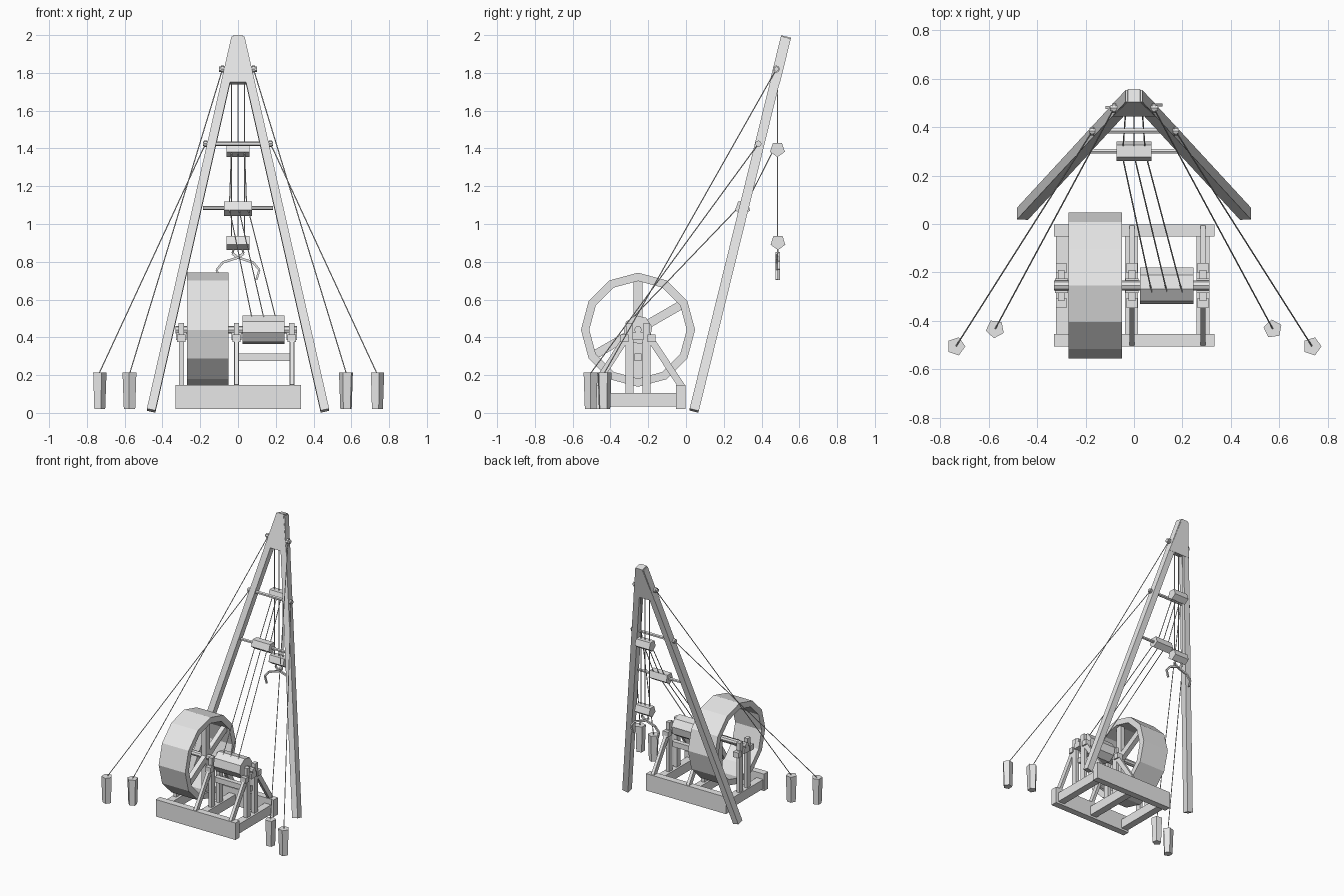
import bpy, bmesh, math
from mathutils import Vector, Matrix

cube = bpy.data.objects.get("Cube")
if cube:
    bpy.data.objects.remove(cube, do_unlink=True)

wood = bpy.data.materials.new("pale_grey")
wood.use_nodes = True
COLOR = (0.8, 0.8, 0.8, 1)
wood.diffuse_color = COLOR
wood.node_tree.nodes["Principled BSDF"].inputs["Base Color"].default_value = COLOR


def finish(name, bm):
    bmesh.ops.recalc_face_normals(bm, faces=bm.faces)
    mesh = bpy.data.meshes.new(name)
    bm.to_mesh(mesh)
    bm.free()
    mesh.materials.append(wood)
    obj = bpy.data.objects.new(name, mesh)
    bpy.context.collection.objects.link(obj)
    return obj


def box(name, x, y, z):
    """Box from (min, max) pairs."""
    bm = bmesh.new()
    bmesh.ops.create_cube(bm, size=1)
    for v in bm.verts:
        v.co = [lo + (c + 0.5) * (hi - lo) for c, (lo, hi) in zip(v.co, (x, y, z))]
    return finish(name, bm)


def beam(name, a, b, w, t, side=(1, 0, 0)):
    """Rectangular beam from a to b; w is measured along side."""
    a, b = Vector(a), Vector(b)
    d = (b - a).normalized()
    s = Vector(side)
    s = (s - d * s.dot(d)).normalized()
    n = d.cross(s)
    bm = bmesh.new()
    bmesh.ops.create_cube(bm, size=1)
    for v in bm.verts:
        c = v.co.copy()
        v.co = (a + b) / 2 + d * c.z * (b - a).length + s * c.x * w + n * c.y * t
    return finish(name, bm)


def rod(name, a, b, r, sides=6, r2=None, turn=0):
    """Faceted rod from a to b."""
    a, b = Vector(a), Vector(b)
    bm = bmesh.new()
    bmesh.ops.create_cone(bm, cap_ends=True, segments=sides, radius1=r,
                          radius2=r if r2 is None else r2, depth=(b - a).length)
    rot = (b - a).to_track_quat("Z", "Y").to_matrix().to_4x4()
    bm.transform(Matrix.Translation((a + b) / 2) @ rot @ Matrix.Rotation(turn, 4, "Z"))
    return finish(name, bm)


def rope(name, a, b):
    return rod(name, a, b, 0.003, 5)


# Tilted plane of the two-legged mast
def mast(u, v, w=0):
    return Vector((u, 0.0425 + 0.239 * v + 0.971 * w, 0.012 + 0.971 * v - 0.239 * w))


MAST = 2.04
for side, s in (("left", 1), ("right", -1)):
    beam(side + "_mast_leg", mast(s * 0.46, 0), mast(s * 0.012, MAST - 0.01), 0.046, 0.05)

# Tapered cap joining the legs
bm = bmesh.new()
rings = [[bm.verts.new(mast(u, v, w)) for u, v in
          ((-0.09, 1.785), (0.09, 1.785), (0.025, MAST), (-0.025, MAST))] for w in (-0.027, 0.027)]
for ring in rings:
    bm.faces.new(ring)
for i in range(4):
    j = (i + 1) % 4
    bm.faces.new((rings[0][i], rings[0][j], rings[1][j], rings[1][i]))
finish("mast_cap", bm)

# Cross rods and rope eyes
rod("top_cross_rod", (-0.1, 0.478, 1.82), (0.1, 0.478, 1.82), 0.014)
rod("middle_cross_rod", (-0.185, 0.383, 1.425), (0.185, 0.383, 1.425), 0.012)
rod("lower_cross_rod", (-0.185, 0.30, 1.085), (0.185, 0.30, 1.085), 0.011)
for s in (-1, 1):
    rod("top_rope_eye", (s * 0.075, 0.478, 1.82), (s * 0.09, 0.478, 1.82), 0.019, 8)
    rod("middle_rope_eye", (s * 0.165, 0.383, 1.425), (s * 0.18, 0.383, 1.425), 0.017, 8)

# Guy ropes and stakes
for s in (-1, 1):
    for name, foot, top in (("outer", (0.735, -0.505), (0.172, 0.383, 1.425)),
                            ("inner", (0.573, -0.433), (0.082, 0.478, 1.82))):
        x, y = s * foot[0], foot[1]
        rod(name + "_stake", (x, y, 0.02), (x, y, 0.214), 0.032, 5, 0.039,
            math.pi / 2 + (s * 0.45 if name == "inner" else 0))
        rope(name + "_guy_rope", (x, y, 0.21), (s * top[0], top[1], top[2]))

# Pulley blocks
rod("guide_pulley", (-0.073, 0.30, 1.085), (0.073, 0.30, 1.085), 0.042, 5, turn=0.6)
rod("upper_pulley", (-0.06, 0.484, 1.395), (0.06, 0.484, 1.395), 0.041, 5, turn=math.pi)
rod("lower_pulley", (-0.06, 0.487, 0.903), (0.06, 0.487, 0.903), 0.041, 5, turn=math.pi)

# Hoisting ropes
for i, x in enumerate((-0.035, 0, 0.035)):
    rope("upper_hoist_rope", (x, 0.485, 1.76), (x, 0.485, 1.40))
    rope("lower_hoist_rope", (x, 0.485, 1.38), (x, 0.485, 0.91))
    rope("guide_rope", (x * 1.3, 0.31, 1.09), (x, 0.455, 1.375))
    rope("drum_rope", (0.075 + i * 0.063, -0.29, 0.495), (x * 1.4, 0.285, 1.095))

# Lifting tongs
for s, depth in ((-1, 0.481), (1, 0.491)):
    path = [(-0.03, 0.845), (0.0, 0.822), (0.08, 0.797), (0.113, 0.757), (0.098, 0.705)]
    for k, (p, q) in enumerate(zip(path, path[1:])):
        beam("tong_arm", (s * p[0], depth, p[1]), (s * q[0], depth, q[1]),
             0.012, 0.014 - 0.001 * k, (0, 1, 0))
for s in (-1, 1):
    rod("tong_link", (s * 0.03, 0.486, 0.845), (s * 0.015, 0.487, 0.89), 0.005)

# Base frame
for name, y in (("front", -0.48), ("back", -0.027)):
    box(name + "_base_beam", (-0.33, 0.333), (y - 0.025, y + 0.025), (0.02, 0.147))
for x in (-0.295, -0.01, 0.285):
    box("base_cross_beam", (x - 0.027, x + 0.027), (-0.457, -0.05), (0.035, 0.105))

# Bearing frames: posts, cap plates, bearing cheeks
CY, CZ = -0.254, 0.44
for i, x in enumerate((-0.3, -0.008, 0.285)):
    for s in (-1, 1):
        y = CY + s * 0.046
        box("bearing_post", (x - 0.013, x + 0.013), (y - 0.021, y + 0.021), (0.1, 0.42))
        box("bearing_cheek", (x - 0.022, x + 0.022), (y + s * 0.026 - 0.021, y + s * 0.026 + 0.021),
            (0.375, 0.415))
        box("bearing_pin", (x - 0.014, x + 0.014), (y - 0.018, y + 0.018), (0.42, 0.475))
        # Sloping braces on the two frames beside the drum
        if i:
            beam("frame_brace", (x, CY + s * 0.232, 0.14), (x, CY + s * 0.06, 0.40), 0.022, 0.036)
    box("bearing_block", (x - 0.027, x + 0.027), (CY - 0.03, CY + 0.03), (0.385, 0.425))
box("frame_tie", (-0.005, 0.285), (CY - 0.018, CY + 0.018), (0.275, 0.315))

# Axle and winding drum
rod("axle", (-0.33, CY, CZ), (0.312, CY, CZ), 0.02, 8)
rod("winding_drum", (0.025, CY, CZ), (0.245, CY, CZ), 0.077, 8, turn=0.2)

# Twelve-sided hollow treadwheel
bm = bmesh.new()
sections = []
for k in range(12):
    a = k * math.tau / 12
    sections.append([bm.verts.new((x, CY + r * math.cos(a), CZ + r * math.sin(a)))
                     for x, r in ((-0.27, 0.302), (-0.05, 0.302), (-0.05, 0.258), (-0.27, 0.258))])
for k in range(12):
    p, q = sections[k], sections[(k + 1) % 12]
    for i in range(4):
        j = (i + 1) % 4
        bm.faces.new((p[i], p[j], q[j], q[i]))
finish("treadwheel_rim", bm)

# Wheel spokes
for angle in (math.radians(30), math.radians(90)):
    d = Vector((0, math.cos(angle), math.sin(angle))) * 0.265
    c = Vector((-0.09, CY, CZ))
    beam("wheel_spoke", c - d, c + d, 0.035, 0.046)
